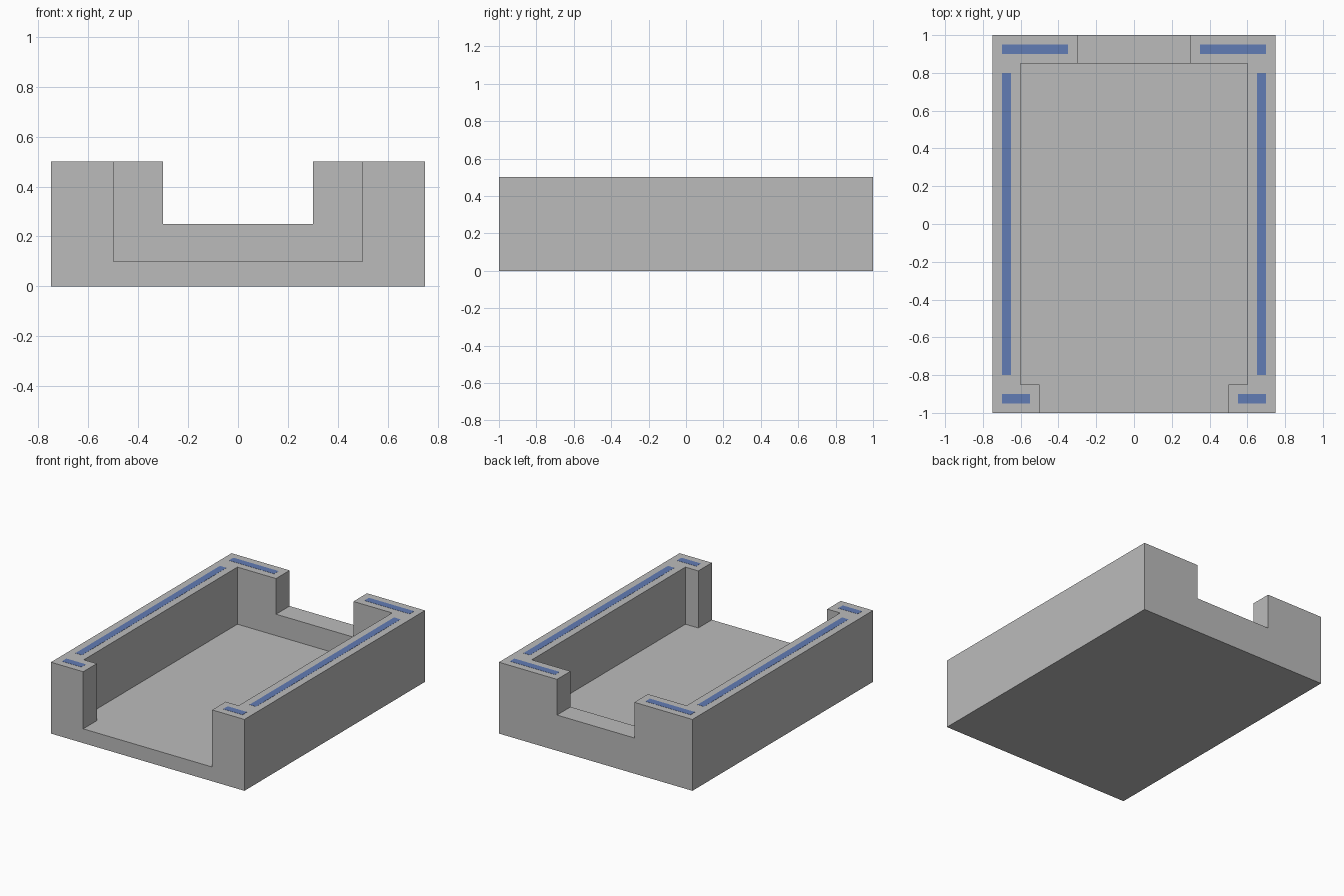
import bpy
import bmesh

if "Cube" in bpy.data.objects:
    bpy.data.objects.remove(bpy.data.objects["Cube"])


def material(name, rgb):
    m = bpy.data.materials.new(name)
    m.diffuse_color = (*rgb, 1)
    m.use_nodes = True
    m.node_tree.nodes["Principled BSDF"].inputs["Base Color"].default_value = m.diffuse_color
    return m


grey = material("grey", (0.5, 0.5, 0.5))
blue = material("blue", (0.12, 0.2, 0.46))


def prism(name, outline, z0, z1, mat):
    """Extrude a plan outline from z0 up to z1."""
    bm = bmesh.new()
    face = bm.faces.new([bm.verts.new((x, y, z0)) for x, y in outline])
    ext = bmesh.ops.extrude_face_region(bm, geom=[face])["geom"]
    bmesh.ops.translate(bm, vec=(0, 0, z1 - z0),
                        verts=[v for v in ext if isinstance(v, bmesh.types.BMVert)])
    bmesh.ops.recalc_face_normals(bm, faces=bm.faces)
    mesh = bpy.data.meshes.new(name)
    bm.to_mesh(mesh)
    bm.free()
    mesh.materials.append(mat)
    obj = bpy.data.objects.new(name, mesh)
    bpy.context.collection.objects.link(obj)
    return obj


def rect(x0, x1, y0, y1):
    return [(x0, y0), (x1, y0), (x1, y1), (x0, y1)]


# Solid tray block
tray = prism("tray", rect(-0.75, 0.75, -1, 1), 0, 0.5, grey)

# Cavity with the front opening, then the shallower rear notch
half = [(0.5, -1.1), (0.5, -0.85), (0.6, -0.85), (0.6, 0.85)]
cavity = half + [(-x, y) for x, y in reversed(half)]
cutters = [prism("cavity_cutter", cavity, 0.1, 0.7, grey),
           prism("rear_notch_cutter", rect(-0.3, 0.3, 0.7, 1.1), 0.25, 0.8, grey)]
bpy.context.view_layer.objects.active = tray
for cutter in cutters:
    cutter.hide_render = True
    mod = tray.modifiers.new(cutter.name, "BOOLEAN")
    mod.operation = "DIFFERENCE"
    mod.solver = "EXACT"
    mod.object = cutter
    bpy.ops.object.modifier_apply(modifier=mod.name)
    bpy.data.objects.remove(cutter)

# Blue strips on the rim, mirrored left and right
strips = {"side_strip": (0.65, 0.7, -0.8, 0.8),
          "rear_strip": (0.35, 0.7, 0.9, 0.95),
          "front_strip": (0.55, 0.7, -0.95, -0.9)}
for name, (x0, x1, y0, y1) in strips.items():
    prism(name + "_right", rect(x0, x1, y0, y1), 0.499, 0.501, blue)
    prism(name + "_left", rect(-x1, -x0, y0, y1), 0.499, 0.501, blue)
